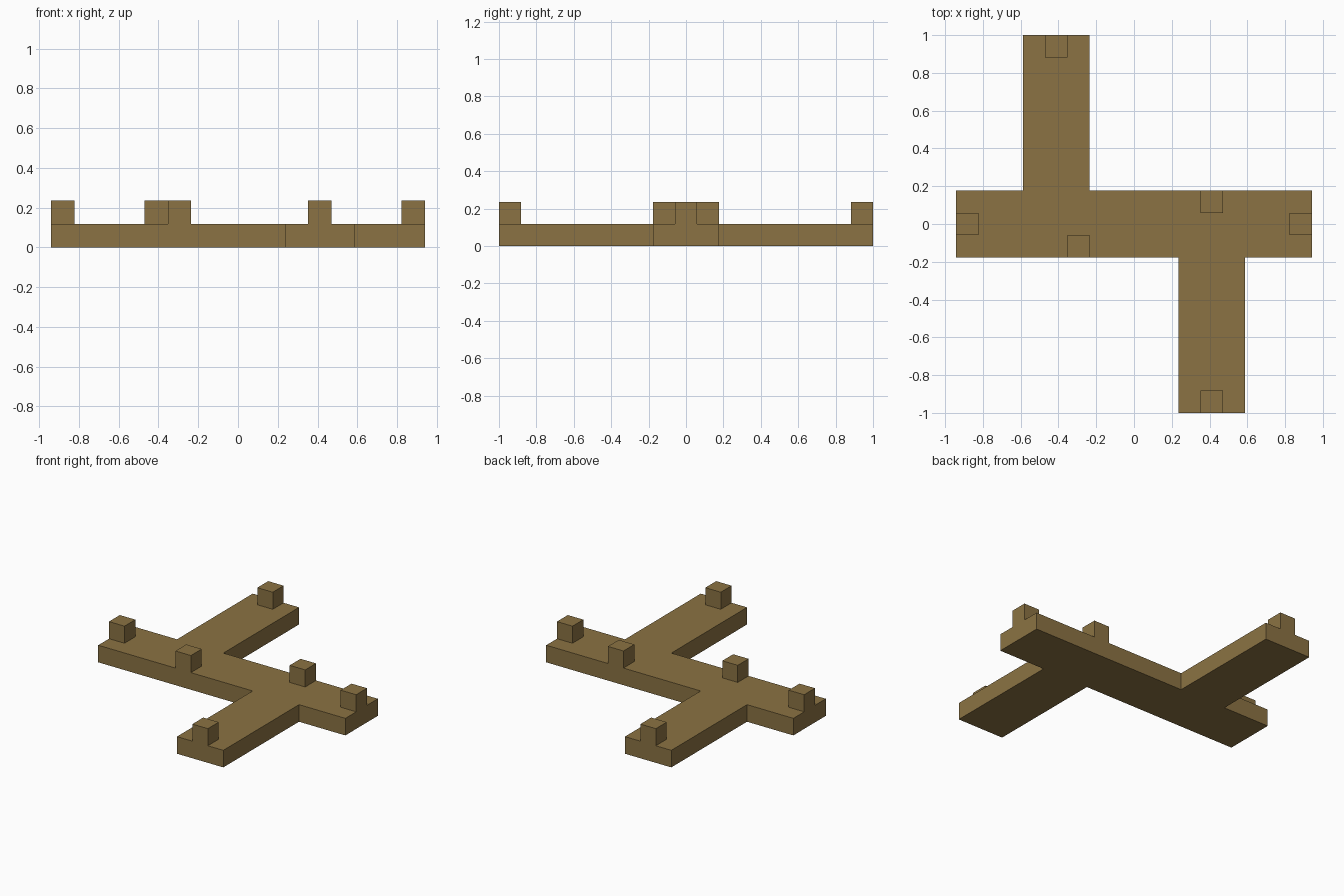
import bpy
import bmesh
from mathutils import Vector

cube = bpy.data.objects.get("Cube")
if cube:
    bpy.data.objects.remove(cube, do_unlink=True)

U = 2 / 17  # one grid module: the full depth is 17 modules

# Single wood colour
wood = bpy.data.materials.new("brown_wood")
wood.use_nodes = True
colour = (0.258, 0.171, 0.056, 1)
wood.diffuse_color = colour
wood.node_tree.nodes["Principled BSDF"].inputs["Base Color"].default_value = colour


def prism(name, outline, bottom, height):
    """Extrude a flat outline, all given in modules, straight up."""
    bm = bmesh.new()
    face = bm.faces.new([bm.verts.new((x * U, y * U, bottom * U)) for x, y in outline])
    top = bmesh.ops.extrude_face_region(bm, geom=[face], use_keep_orig=True)
    verts = [g for g in top["geom"] if isinstance(g, bmesh.types.BMVert)]
    bmesh.ops.translate(bm, verts=verts, vec=Vector((0, 0, height * U)))
    bmesh.ops.recalc_face_normals(bm, faces=bm.faces)
    mesh = bpy.data.meshes.new(name)
    bm.to_mesh(mesh)
    bm.free()
    mesh.materials.append(wood)
    obj = bpy.data.objects.new(name, mesh)
    bpy.context.collection.objects.link(obj)
    return obj


# Base slab: a bar with two offset arms, half the outline turned 180 degrees
half = [(-8, -1.5), (2, -1.5), (2, -8.5), (5, -8.5), (5, -1.5), (8, -1.5)]
prism("base_slab", half + [(-x, -y) for x, y in half], 0, 1)

# Posts: one-module blocks standing flush with the slab edges
posts = {
    "right_end_post": (-7.5, 0),
    "left_end_post": (7.5, 0),
    "back_arm_post": (-3.5, 8),
    "front_arm_post": (3.5, -8),
    "front_edge_post": (-2.5, -1),
    "back_edge_post": (3.5, 1),
}
corners = [(-0.5, -0.5), (0.5, -0.5), (0.5, 0.5), (-0.5, 0.5)]
for name, (cx, cy) in posts.items():
    prism(name, [(cx + dx, cy + dy) for dx, dy in corners], 1, 1)
